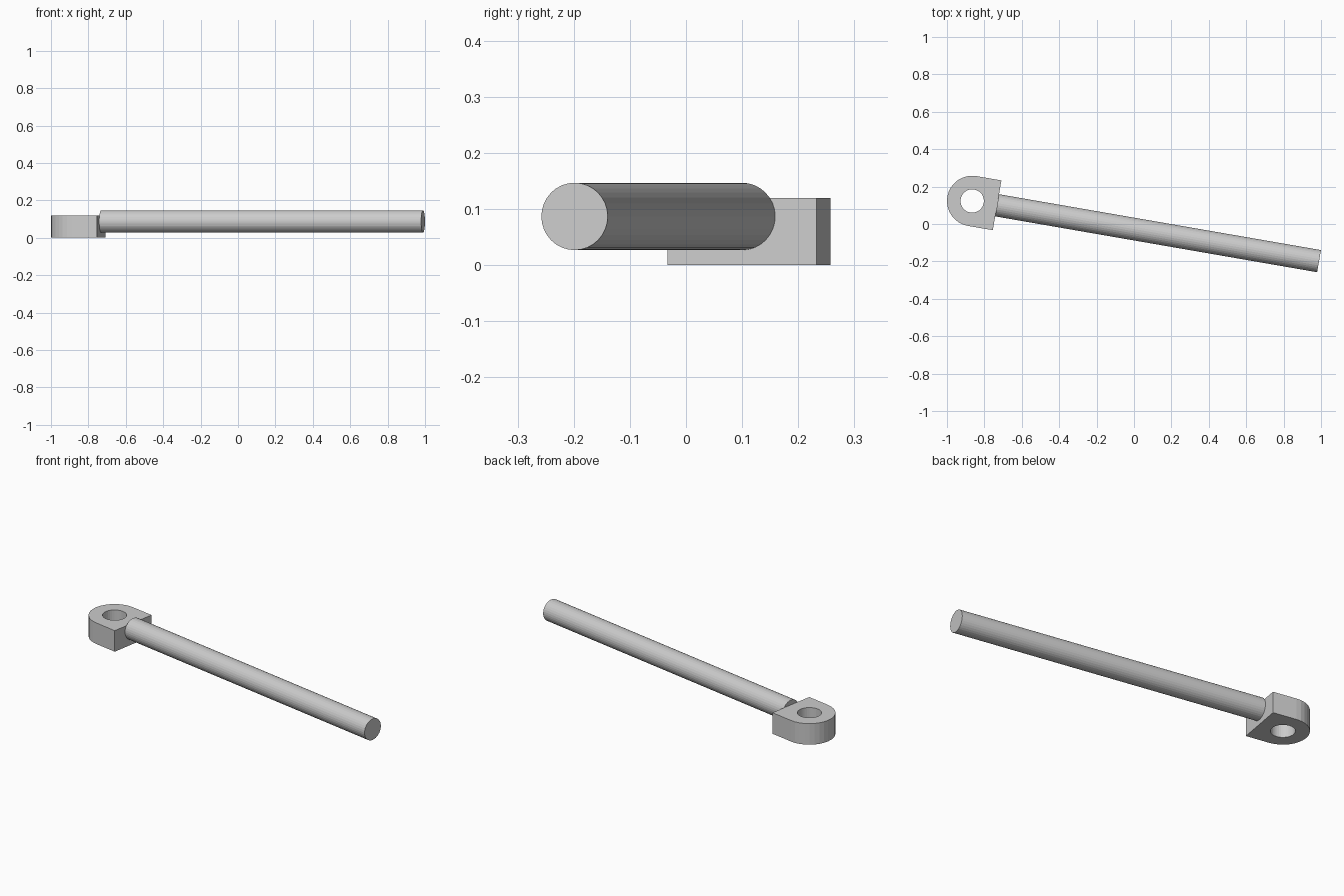
import bpy, bmesh, math
from mathutils import Matrix

if "Cube" in bpy.data.objects:
    bpy.data.objects.remove(bpy.data.objects["Cube"])

ANGLE = math.radians(-9.84)       # direction of the whole part in plan
CX, CY = -0.865, 0.123            # hole centre
R, HOLE, H = 0.135, 0.0625, 0.12  # eye half width, hole radius, eye thickness
ROD_R, ROD_Z, ROD_LEN = 0.06, 0.087, 1.747
N = 32
PLACE = Matrix.Translation((CX, CY, 0)) @ Matrix.Rotation(ANGLE, 4, 'Z')


def finish(name, bm):
    bmesh.ops.recalc_face_normals(bm, faces=bm.faces)
    bm.transform(PLACE)
    mesh = bpy.data.meshes.new(name)
    bm.to_mesh(mesh)
    bm.free()
    bpy.context.collection.objects.link(bpy.data.objects.new(name, mesh))


# Eye block: round at the back, square at the rod side, with a through hole
bm = bmesh.new()
rings = []
for z in (0, H):
    outer, inner = [], []
    for i in range(N):
        a = 2 * math.pi * i / N
        c, s = math.cos(a), math.sin(a)
        r = R / max(abs(c), abs(s)) if c > 1e-6 else R
        outer.append(bm.verts.new((r * c, r * s, z)))
        inner.append(bm.verts.new((HOLE * c, HOLE * s, z)))
    rings.append((outer, inner))
(ob, ib), (ot, it) = rings
for a, b in ((ob, ot), (ot, it), (it, ib), (ib, ob)):
    for i in range(N):
        j = (i + 1) % N
        bm.faces.new((a[i], a[j], b[j], b[i]))
finish("eye_block", bm)

# Rod: starts on the flat face of the block
bm = bmesh.new()
bmesh.ops.create_cone(
    bm, cap_ends=True, segments=N, radius1=ROD_R, radius2=ROD_R, depth=ROD_LEN,
    matrix=Matrix.Translation((R + ROD_LEN / 2, 0, ROD_Z)) @ Matrix.Rotation(math.pi / 2, 4, 'Y'))
finish("rod", bm)
